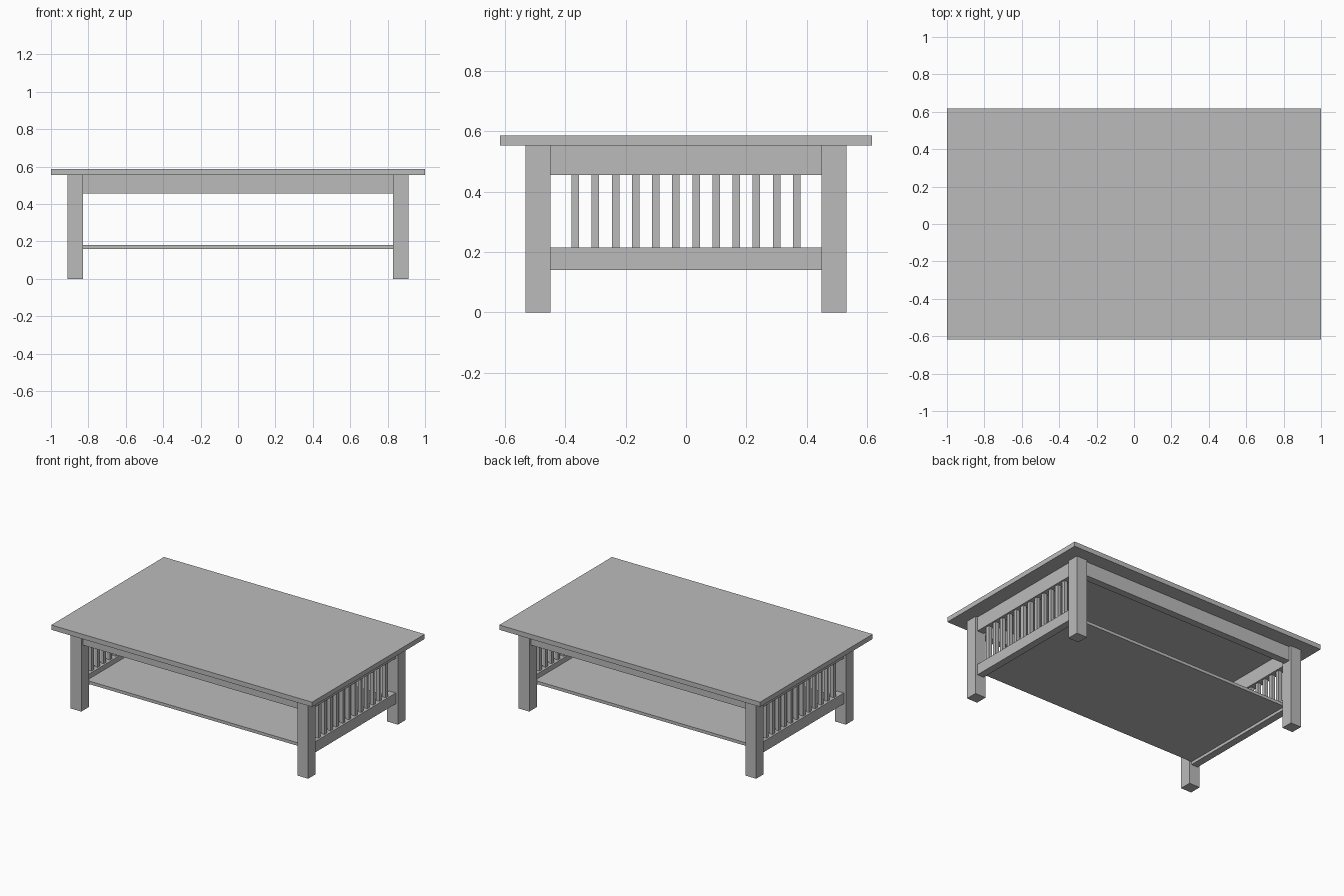
import bpy

cube = bpy.data.objects.get("Cube")
if cube:
    bpy.data.objects.remove(cube, do_unlink=True)

grey = bpy.data.materials.new("plain_grey")
grey.use_nodes = True
colour = (0.5, 0.5, 0.5, 1)
grey.diffuse_color = colour
grey.node_tree.nodes["Principled BSDF"].inputs["Base Color"].default_value = colour


def box(name, x, y, z):
    """Add a box spanning the given (low, high) range on each axis."""
    spans = (x, y, z)
    bpy.ops.mesh.primitive_cube_add(size=1, location=[(a + b) / 2 for a, b in spans])
    obj = bpy.context.object
    obj.name = name
    obj.scale = [b - a for a, b in spans]
    bpy.ops.object.transform_apply(location=False, rotation=False, scale=True)
    obj.data.materials.append(grey)
    return obj


def around(centre, width):
    return centre - width / 2, centre + width / 2


# Main measurements
TOP_Z, TOP_UNDER = 0.587, 0.554
APRON_Z = 0.455
RAIL_Z = (0.14, 0.215)
LEG_X, LEG_Y, LEG_W = 0.87, 0.491, 0.082
INNER_X, INNER_Y = LEG_X - LEG_W / 2, LEG_Y - LEG_W / 2
BOARD, SLAT_W, SLAT_GAP, SLATS = 0.05, 0.025, 0.0668, 12

# Table top and lower shelf
box("table_top", (-1, 1), (-0.617, 0.617), (TOP_UNDER, TOP_Z))
shelf_x = LEG_X - BOARD / 2
box("lower_shelf", (-shelf_x, shelf_x), (-INNER_Y, INNER_Y), (0.16, 0.181))

# Legs
for x_side, x_name in ((-1, "right"), (1, "left")):
    for y_side, y_name in ((-1, "front"), (1, "back")):
        box(f"{y_name}_{x_name}_leg", around(x_side * LEG_X, LEG_W),
            around(y_side * LEG_Y, LEG_W), (0, TOP_UNDER))

# Long aprons under the top
for side, name in ((-1, "front"), (1, "back")):
    box(f"{name}_apron", (-INNER_X, INNER_X), around(side * LEG_Y, BOARD),
        (APRON_Z, TOP_UNDER))

# End frames: apron, lower rail and slats
for side, name in ((-1, "right"), (1, "left")):
    span = around(side * LEG_X, BOARD)
    box(f"{name}_apron", span, (-INNER_Y, INNER_Y), (APRON_Z, TOP_UNDER))
    box(f"{name}_lower_rail", span, (-INNER_Y, INNER_Y), RAIL_Z)
    for i in range(SLATS):
        y = (i - (SLATS - 1) / 2) * SLAT_GAP
        box(f"{name}_slat_{i + 1}", around(side * LEG_X, SLAT_W),
            around(y, SLAT_W), (RAIL_Z[1], APRON_Z))
